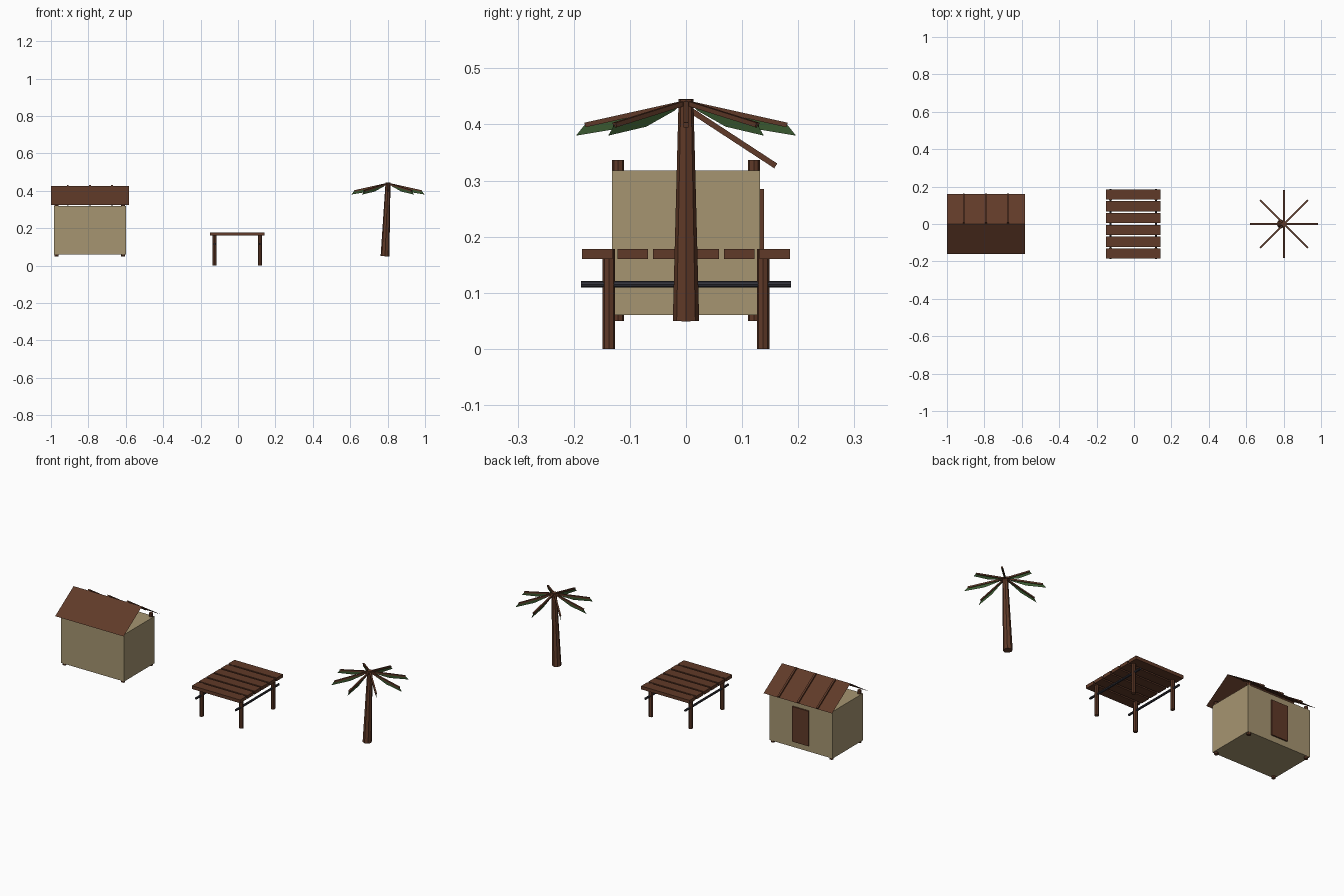
import bpy, math
from mathutils import Vector

if "Cube" in bpy.data.objects:
    bpy.data.objects.remove(bpy.data.objects["Cube"])


def material(name, rgb):
    m = bpy.data.materials.new(name)
    lin = [((c / 255 + 0.055) / 1.055) ** 2.4 for c in rgb]
    m.diffuse_color = (*lin, 1)
    m.use_nodes = True
    m.node_tree.nodes["Principled BSDF"].inputs["Base Color"].default_value = m.diffuse_color
    return m


WOOD = material("brown wood", (96, 58, 40))
CLAY = material("beige wall", (166, 149, 113))
LEAF = material("palm green", (58, 88, 48))
IRON = material("dark iron", (52, 52, 60))


def mesh(name, verts, faces, mat):
    me = bpy.data.meshes.new(name)
    me.from_pydata([tuple(v) for v in verts], [], faces)
    me.materials.append(mat)
    ob = bpy.data.objects.new(name, me)
    bpy.context.collection.objects.link(ob)
    return ob


def box(name, lo, hi, mat):
    """Axis-aligned box between two corners."""
    bpy.ops.mesh.primitive_cube_add(size=1)
    ob = bpy.context.object
    ob.name = name
    ob.location = [(a + b) / 2 for a, b in zip(lo, hi)]
    ob.scale = [b - a for a, b in zip(lo, hi)]
    ob.data.materials.append(mat)
    return ob


def rod(name, a, b, r1, r2, mat, sides=8, turn=0.0):
    """Tapered prism running from point a to point b."""
    a, b = Vector(a), Vector(b)
    axis = (b - a).normalized()
    u = axis.cross((0, 1, 0) if abs(axis.z) > 0.9 else (0, 0, 1)).normalized()
    v = axis.cross(u)
    verts = []
    for p, r in ((a, r1), (b, r2)):
        for i in range(sides):
            t = turn + math.tau * i / sides
            verts.append(p + r * (math.cos(t) * u + math.sin(t) * v))
    faces = [(i, (i + 1) % sides, sides + (i + 1) % sides, sides + i) for i in range(sides)]
    faces += [tuple(reversed(range(sides))), tuple(range(sides, 2 * sides))]
    return mesh(name, verts, faces, mat)


SQ = math.pi / 4
R2 = math.sqrt(2)

# --- Hut ---
HX = -0.792
box("hut_walls", (HX - 0.192, -0.132, 0.06), (HX + 0.192, 0.132, 0.318), CLAY)
box("hut_door", (HX - 0.049, 0.128, 0.092), (HX + 0.049, 0.139, 0.285), WOOD)
for sx in (-1, 1):
    for sy in (-1, 1):
        x, y = HX + sx * 0.178, sy * 0.121
        rod("hut_post", (x, y, 0.05), (x, y, 0.337), 0.0105, 0.0105, WOOD)

# thin open-gabled roof sheets
RIDGE, EAVE, RY = 0.427, 0.323, 0.16
for name, y, order in (("roof_front", -RY, (0, 1, 2, 3)), ("roof_back", RY, (3, 2, 1, 0))):
    x0, x1 = HX - 0.208, HX + 0.208
    mesh(name, [(x0, y, EAVE), (x1, y, EAVE), (x1, 0, RIDGE), (x0, 0, RIDGE)], [order], WOOD)

# battens on the back slope
for dx in (-0.118, 0, 0.118):
    x = HX + dx
    rod("roof_batten", (x, 0.004, RIDGE + 0.001), (x, RY, EAVE + 0.003),
        0.005 * R2, 0.005 * R2, WOOD, 4, SQ)

# --- Slatted table ---
TX = -0.004
for i in range(6):
    y = (i - 2.5) * 0.0634
    box("table_plank", (TX - 0.147, y - 0.0272, 0.16), (TX + 0.147, y + 0.0272, 0.178), WOOD)
for sx in (-1, 1):
    x = TX + sx * 0.121
    for sy in (-1, 1):
        rod("table_leg", (x, sy * 0.1375, 0), (x, sy * 0.1375, 0.178), 0.0112, 0.0112, WOOD)
    rod("table_rail", (x, -0.187, 0.115), (x, 0.187, 0.115), 0.006, 0.006, IRON)

# --- Palm ---
PX = 0.802
rod("palm_trunk", (0.786, 0, 0.05), (PX, 0, 0.445), 0.0235, 0.0132, WOOD)
BLADE = [(0.01, 0.438), (0.18, 0.4), (0.196, 0.38), (0.1, 0.396), (0.03, 0.424)]
for i in range(8):
    c, s = math.cos(i * SQ), math.sin(i * SQ)
    rod("palm_rib", (PX, 0, 0.439), (PX + 0.18 * c, 0.18 * s, 0.399),
        0.0042 * R2, 0.0042 * R2, WOOD, 4, SQ)
    mesh("palm_leaf", [(PX + r * c, r * s, z) for r, z in BLADE], [(0, 1, 2, 3, 4)], LEAF)
